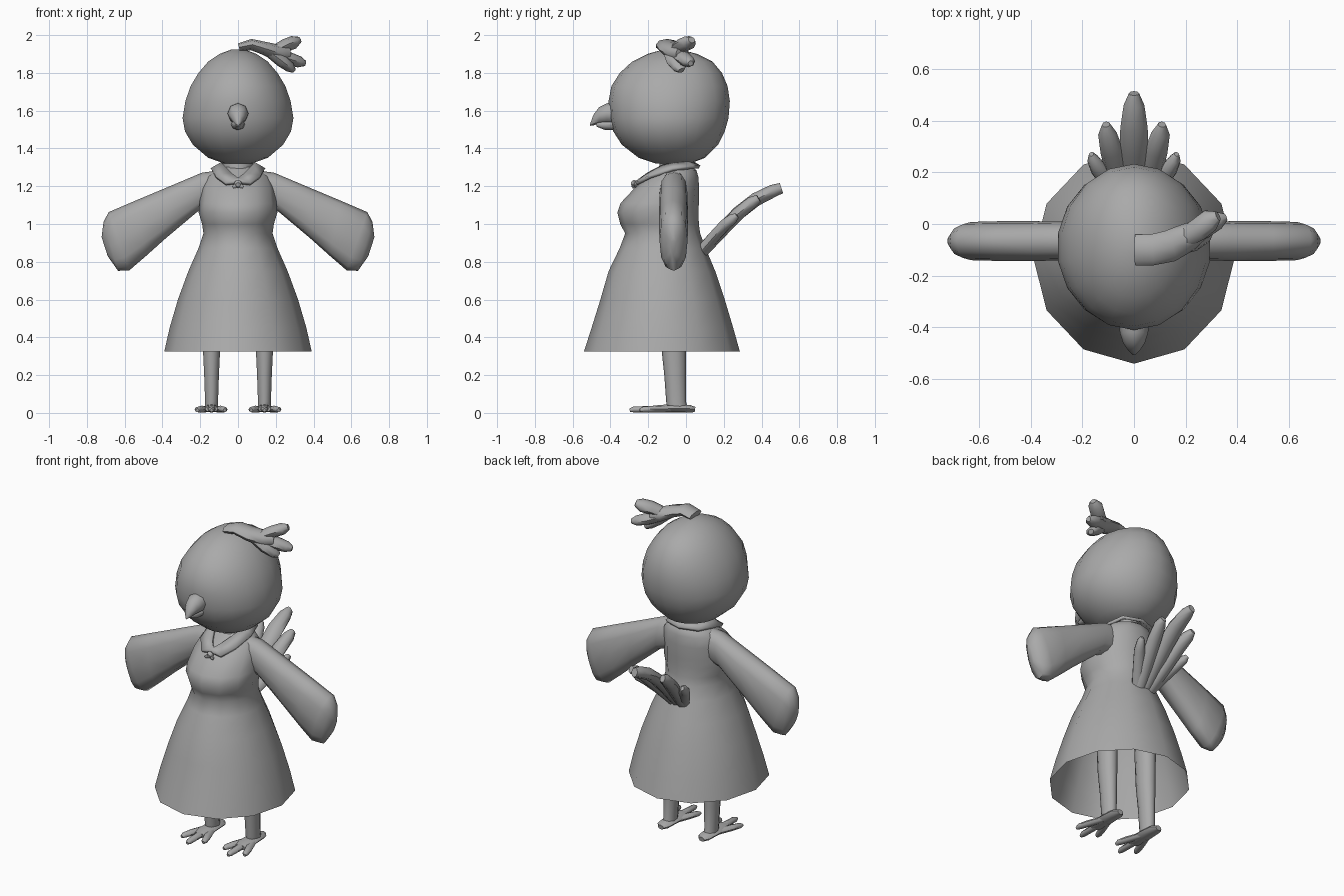
import bpy, bmesh, math
from mathutils import Vector as V

grey = bpy.data.materials.new("plain grey")
grey.diffuse_color = (0.4, 0.4, 0.4, 1)


def finish(name, bm, angle=50):
    bmesh.ops.recalc_face_normals(bm, faces=bm.faces[:])
    me = bpy.data.meshes.new(name)
    bm.to_mesh(me)
    bm.free()
    ob = bpy.data.objects.new(name, me)
    bpy.context.collection.objects.link(ob)
    me.materials.append(grey)
    bpy.ops.object.select_all(action='DESELECT')
    ob.select_set(True)
    bpy.context.view_layer.objects.active = ob
    bpy.ops.object.shade_smooth_by_angle(angle=math.radians(angle))
    return ob


def loft(name, rings, n=12, caps=(True, True), power=1.0, angle=50):
    """Skin elliptical rings given as (centre, half axis u, half axis v)."""
    bm = bmesh.new()
    loops = []
    for c, u, v in rings:
        loop = []
        for i in range(n):
            a = math.tau * i / n
            s, k = math.sin(a), math.cos(a)
            s, k = [math.copysign(abs(t) ** power, t) for t in (s, k)]
            loop.append(bm.verts.new(V(c) + V(u) * s - V(v) * k))
        loops.append(loop)
    for a, b in zip(loops, loops[1:]):
        for i in range(n):
            j = (i + 1) % n
            bm.faces.new((a[i], a[j], b[j], b[i]))
    for cap, loop in zip(caps, (loops[0], loops[-1])):
        if cap:
            bm.faces.new(loop)
    return finish(name, bm, angle)


def stack(name, rows, n, caps=(True, True), x=0):
    """Horizontal rings from rows of (z, half width, front y, back y)."""
    return loft(name, [((x, (f + b) / 2, z), (w, 0, 0), (0, (b - f) / 2, 0))
                       for z, w, f, b in rows], n, caps)


def tube(name, pts, side, n=8):
    """Tube along points of (x, y, z, half width, half thickness)."""
    rings = []
    for i, p in enumerate(pts):
        d = V(pts[min(i + 1, len(pts) - 1)][:3]) - V(pts[max(i - 1, 0)][:3])
        u = V(side) - V(side).project(d)
        u.normalize()
        v = d.normalized().cross(u)
        rings.append((p[:3], u * p[3], v * p[4]))
    return loft(name, rings, n)


# Head and neck
stack("head", [(1.32, .07, -.16, .02), (1.35, .16, -.25, .10), (1.42, .243, -.34, .17),
               (1.49, .285, -.385, .205), (1.56, .298, -.405, .225), (1.65, .283, -.41, .232),
               (1.73, .255, -.395, .22), (1.80, .212, -.35, .19), (1.86, .16, -.285, .14),
               (1.90, .10, -.205, .06), (1.924, .035, -.12, -.03)], 18)
stack("neck", [(1.22, .085, -.15, .02), (1.30, .08, -.14, .02), (1.36, .08, -.14, .02)], 12)

# Dress, open at the hem
stack("dress", [(.325, .39, -.54, .285), (.45, .362, -.50, .25), (.60, .318, -.453, .205),
                (.75, .263, -.41, .155), (.87, .21, -.352, .105), (.95, .183, -.322, .075),
                (1.0, .19, -.348, .068), (1.06, .208, -.363, .066), (1.11, .204, -.347, .068),
                (1.19, .195, -.272, .07), (1.25, .172, -.20, .065), (1.285, .13, -.15, .055),
                (1.305, .085, -.13, .03)], 12, (False, True))

# Collar: a thin strip meeting in a V at the front
inner = [(0, -.237, 1.238), (.035, -.20, 1.265), (.075, -.12, 1.308),
         (.085, -.06, 1.32), (.07, .005, 1.325), (0, .03, 1.327)]
outer = [(0, -.262, 1.22), (.065, -.262, 1.212), (.118, -.19, 1.25),
         (.14, -.07, 1.288), (.11, .035, 1.30), (0, .072, 1.302)]
bm = bmesh.new()
for s in (-1, 1):
    va, vb = [[bm.verts.new((p[0] * s, p[1], p[2])) for p in e] for e in (inner, outer)]
    for i in range(5):
        bm.faces.new((va[i], va[i + 1], vb[i + 1], vb[i]))
bmesh.ops.remove_doubles(bm, verts=bm.verts[:], dist=1e-4)
collar = finish("collar", bm, 40)
thick = collar.modifiers.new("thickness", 'SOLIDIFY')
thick.thickness, thick.offset = .018, 0

# Collar bow
tube("collar_knot", [(0, -.258, 1.215, .012, .012), (0, -.272, 1.212, .022, .022),
                     (0, -.29, 1.208, .012, .012)], (1, 0, 0))
for s in (-1, 1):
    tube("bow_end", [(0, -.275, 1.21, .008, .006), (s * .018, -.28, 1.20, .012, .008),
                     (s * .028, -.28, 1.195, .008, .006)], (0, 0, 1), 6)

# Beak, upper and lower halves
loft("upper_beak", [((0, -.37, 1.585), (.056, 0, 0), (0, 0, .058)),
                    ((0, -.42, 1.585), (.055, 0, 0), (0, 0, .054)),
                    ((0, -.46, 1.575), (.042, 0, 0), (0, 0, .044)),
                    ((0, -.49, 1.55), (.022, 0, 0), (0, 0, .028)),
                    ((0, -.507, 1.526), (.004, 0, 0), (0, 0, .006))], 8)
loft("lower_beak", [((0, -.37, 1.53), (.04, 0, 0), (0, 0, .034)),
                    ((0, -.43, 1.525), (.03, 0, 0), (0, 0, .027)),
                    ((0, -.475, 1.528), (.012, 0, 0), (0, 0, .012))], 8)

# Crest: a broad stem with three lobes swept to one side
tube("crest_stem", [(.005, -.10, 1.935, .06, .022), (.07, -.10, 1.95, .06, .03),
                    (.14, -.085, 1.93, .062, .035), (.21, -.05, 1.905, .055, .045),
                    (.26, -.02, 1.90, .04, .045)], (0, 1, 0))
for tip in ([(.20, -.05, 1.92, .04, .03), (.25, -.02, 1.945, .045, .035),
             (.295, .015, 1.962, .044, .035), (.325, .03, 1.975, .02, .018)],
            [(.20, -.05, 1.90, .04, .035), (.27, -.01, 1.875, .045, .035),
             (.325, .015, 1.858, .036, .03), (.355, .025, 1.85, .015, .015)],
            [(.17, -.08, 1.91, .04, .03), (.23, -.06, 1.865, .046, .034),
             (.275, -.035, 1.83, .04, .028), (.295, -.025, 1.812, .018, .014)]):
    tube("crest_lobe", tip, (0, 1, 0))

# Tail: one centre feather and two pairs fanned beside it
tube("tail_feather_centre", [(0, .07, .84, .045, .035), (0, .18, .96, .05, .035),
                             (0, .28, 1.06, .055, .036), (0, .37, 1.13, .053, .036),
                             (0, .46, 1.175, .04, .034), (0, .505, 1.19, .02, .028)], (1, 0, 0))
for s in (-1, 1):
    tube("tail_feather_middle", [(s * .03, .08, .85, .04, .034), (s * .06, .18, .955, .045, .034),
                                 (s * .085, .28, 1.058, .045, .034), (s * .103, .35, 1.115, .036, .032),
                                 (s * .108, .385, 1.135, .016, .022)], (1, 0, 0))
    tube("tail_feather_outer", [(s * .045, .085, .86, .035, .03), (s * .09, .15, .935, .038, .03),
                                (s * .135, .21, 1.0, .034, .03), (s * .158, .25, 1.03, .024, .026),
                                (s * .165, .27, 1.045, .01, .014)], (1, 0, 0))

    # Wing arm: each section runs from its top edge to its bottom edge
    rings = []
    for tx, tz, bx, bz, t in ((.09, 1.285, .14, 1.09, .06), (.19, 1.272, .215, 1.065, .073),
                              (.38, 1.192, .385, .922, .077), (.54, 1.125, .49, .828, .077),
                              (.685, 1.063, .575, .755, .074), (.712, 1.01, .635, .752, .056),
                              (.722, .93, .69, .83, .018)):
        top, low = V((tx * s, -.066, tz)), V((bx * s, -.066, bz))
        rings.append(((top + low) / 2, (top - low) / 2, (0, t, 0)))
    loft("wing_arm", rings, 12, power=.85)

    # Leg and foot with three front toes
    stack("leg", [(.02, .036, -.10, .01), (.06, .036, -.105, .0), (.20, .041, -.115, .0),
                  (.34, .048, -.13, .0), (.60, .055, -.14, .0)], 10, x=s * .14)
    tube("foot", [(s * .14, .048, .018, .02, .014), (s * .14, .02, .022, .04, .02),
                  (s * .14, -.06, .024, .046, .022), (s * .14, -.14, .022, .05, .02),
                  (s * .14, -.18, .02, .035, .016)], (1, 0, 0))
    for spread, reach in ((-.07, -.24), (0, -.298), (.075, -.245)):
        x = s * .14
        tube("toe", [(x + s * spread * .25, -.08, .02, .022, .016),
                     (x + s * spread * .7, -.17, .02, .022, .018),
                     (x + s * spread * .95, reach + .02, .018, .019, .015),
                     (x + s * spread, reach, .014, .009, .009)], (1, 0, 0))
